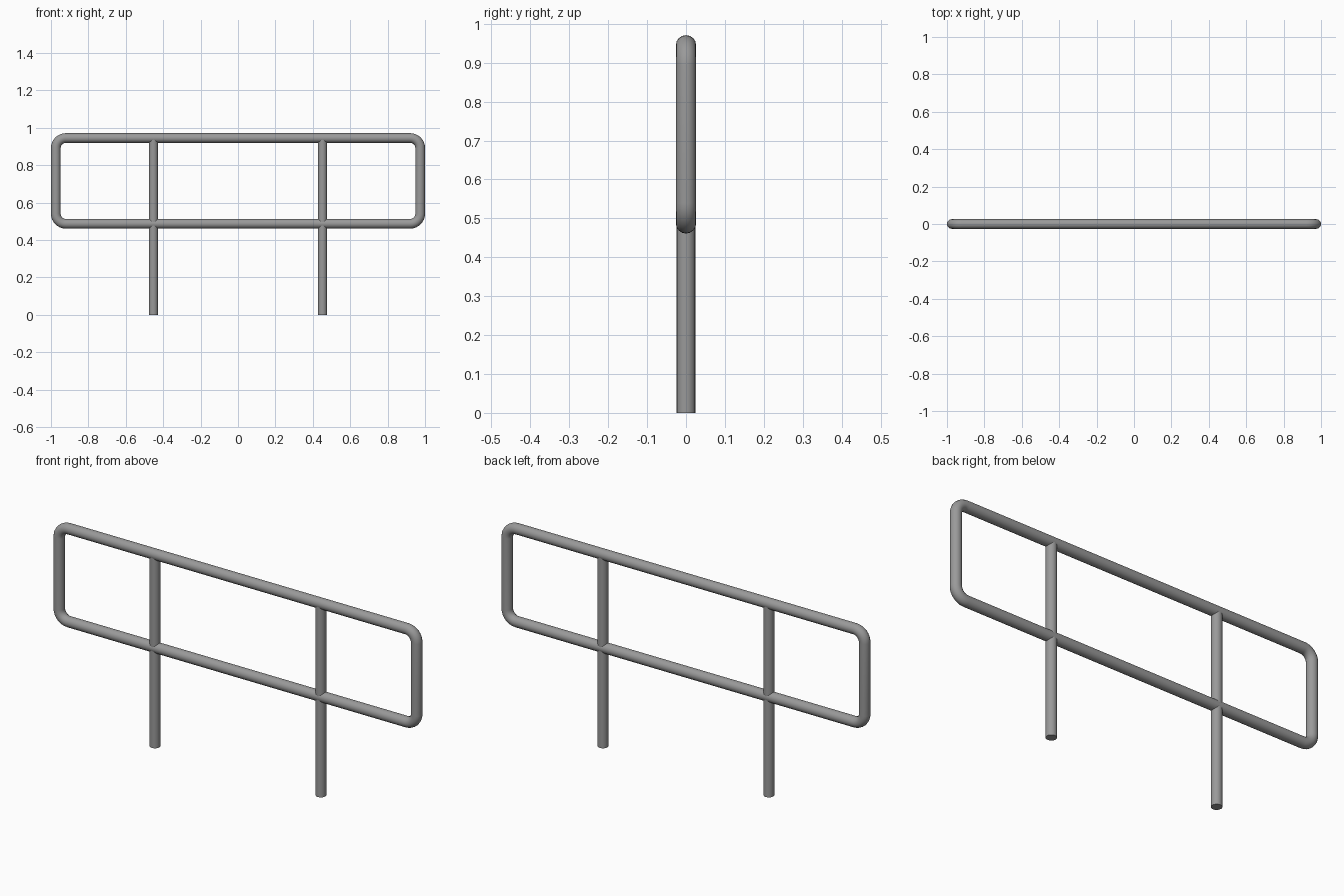
import bpy
from math import sin, cos, pi

cube = bpy.data.objects.get("Cube")
if cube:
    bpy.data.objects.remove(cube, do_unlink=True)

TUBE = 0.026                   # rail tube radius
POST = 0.0245                  # post radius
HALF = 1.0 - TUBE              # rail centreline half width
LOW, HIGH = 0.487, 0.945       # rail centreline heights
BEND = 0.053                   # corner radius on the centreline
STEPS = 8

steel = bpy.data.materials.new("grey_steel")
steel.use_nodes = True
colour = (0.32, 0.32, 0.32, 1)
steel.diffuse_color = colour
steel.node_tree.nodes["Principled BSDF"].inputs["Base Color"].default_value = colour


def finish(obj, name):
    obj.name = name
    obj.data.materials.clear()
    obj.data.materials.append(steel)
    bpy.ops.object.select_all(action="DESELECT")
    obj.select_set(True)
    bpy.context.view_layer.objects.active = obj
    bpy.ops.object.shade_smooth_by_angle(angle=pi / 4)


# Rounded rectangular rail loop, swept as a tube
path = []
corners = [(1, HIGH - BEND), (-1, HIGH - BEND), (-1, LOW + BEND), (1, LOW + BEND)]
for quarter, (side, z) in enumerate(corners):
    for i in range(STEPS + 1):
        a = (quarter + i / STEPS) * pi / 2
        path.append((side * (HALF - BEND) + BEND * cos(a), 0, z + BEND * sin(a), 1))

curve = bpy.data.curves.new("rail_loop", "CURVE")
curve.dimensions = "3D"
curve.bevel_depth = TUBE
curve.bevel_resolution = 6
spline = curve.splines.new("POLY")
spline.points.add(len(path) - 1)
for point, co in zip(spline.points, path):
    point.co = co
spline.use_cyclic_u = True
rail = bpy.data.objects.new("rail_loop", curve)
bpy.context.collection.objects.link(rail)
bpy.ops.object.select_all(action="DESELECT")
rail.select_set(True)
bpy.context.view_layer.objects.active = rail
bpy.ops.object.convert(target="MESH")
finish(bpy.context.object, "rail_loop")

# Two upright posts running from the ground into the top rail
for name, side in (("left_post", 1), ("right_post", -1)):
    bpy.ops.mesh.primitive_cylinder_add(vertices=16, radius=POST, depth=HIGH,
                                        location=(side * 0.452, 0, HIGH / 2))
    finish(bpy.context.object, name)
